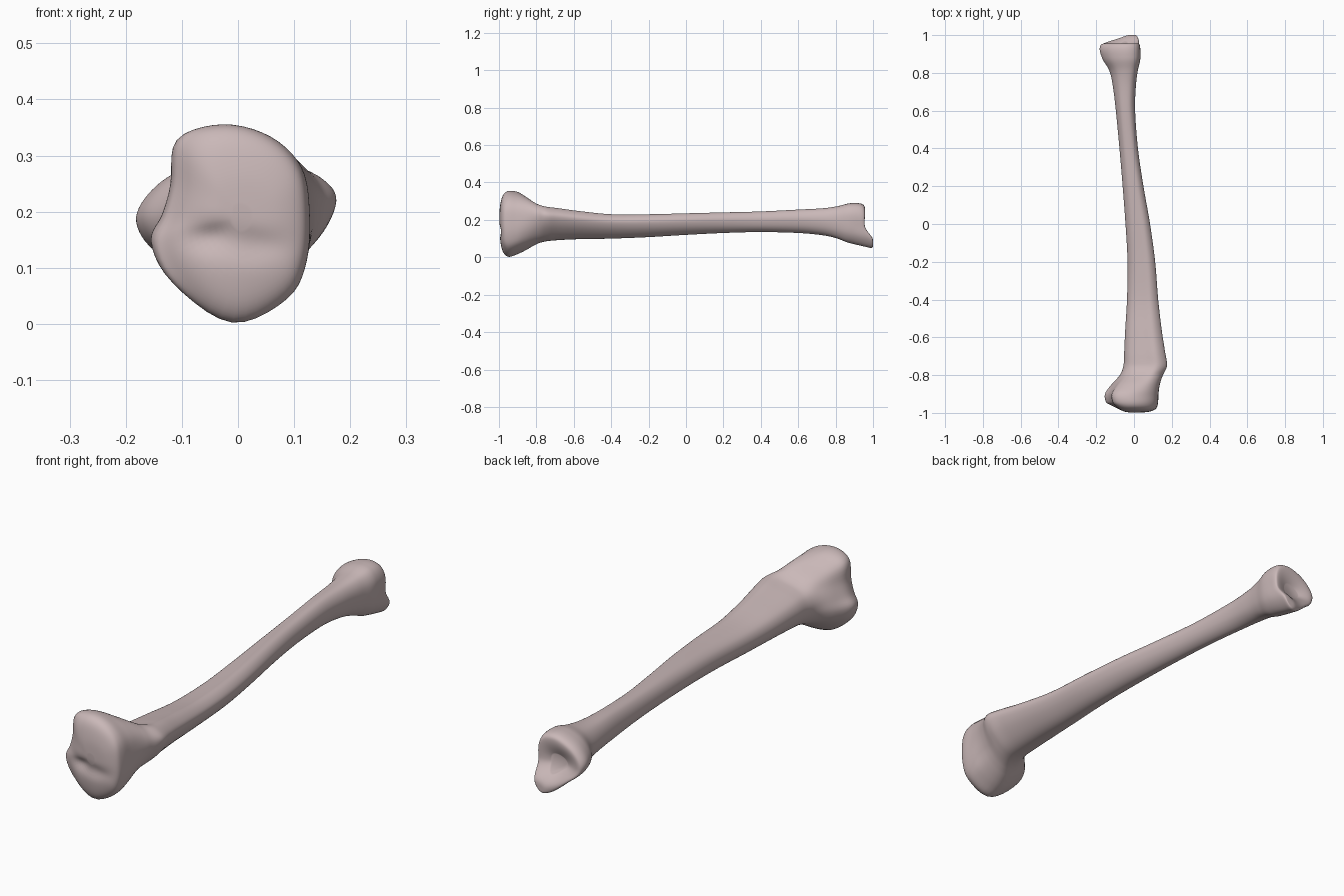
import bpy
import bmesh
from math import exp
from mathutils import Vector

cube = bpy.data.objects.get("Cube")
if cube:
    bpy.data.objects.remove(cube, do_unlink=True)

# Cross-section outlines, counterclockwise from +x, fitted later to each station's box
KNEE = [(1, .12), (.9, .57), (.5, .88), (-.1, 1), (-.68, .85), (-.75, .4),
        (-.86, .07), (-1, -.2), (-.75, -.6), (0, -1), (.72, -.75), (.96, -.38)]
CREST = [(1, .45), (.85, .8), (.5, 1), (0, .85), (-.5, .7), (-.85, .45),
         (-1, 0), (-.9, -.5), (-.6, -.9), (-.1, -1), (.35, -.75), (.8, -.15)]
SHAFT = [(1, .2), (.85, .65), (.5, .95), (0, 1), (-.5, .87), (-.85, .5),
         (-1, 0), (-.87, -.5), (-.5, -.87), (0, -1), (.5, -.8), (.85, -.4)]
ANKLE = [(1, 0), (1, .55), (.75, .92), (.2, 1), (-.4, .8), (-.8, .5),
         (-1, .15), (-.85, -.2), (-.45, -.5), (.1, -.9), (.55, -1), (.9, -.6)]
OUTLINES = [KNEE, CREST, SHAFT, ANKLE]

# Stations along the bone: y, x min, x max, z min, z max, outline blend
STATIONS = [
    (-.998, -.01, .02, .17, .21, 0),
    (-.995, -.06, .075, .1, .27, 0),
    (-.98, -.12, .115, .03, .33, 0),
    (-.95, -.147, .127, 0, .355, 0),
    (-.9, -.155, .13, .015, .35, 0),
    (-.85, -.12, .137, .04, .32, .3),
    (-.8, -.075, .153, .07, .287, .7),
    (-.75, -.056, .175, .085, .271, 1),
    (-.68, -.052, .165, .092, .262, 1),
    (-.57, -.047, .148, .097, .247, 1.1),
    (-.4, -.037, .128, .1, .23, 1.2),
    (-.2, -.034, .112, .108, .23, 1.4),
    (0, -.045, .085, .12, .235, 1.6),
    (.2, -.06, .05, .13, .24, 1.8),
    (.4, -.077, .021, .135, .245, 2),
    (.6, -.096, .006, .13, .255, 2),
    (.73, -.112, .01, .118, .262, 2.2),
    (.81, -.13, .02, .1, .273, 2.5),
    (.87, -.165, .033, .075, .288, 2.8),
    (.92, -.182, .034, .055, .29, 3),
    (.95, -.175, .03, .05, .28, 3),
    (.957, -.15, .015, .075, .255, 3),
    (.95, -.1, -.03, .13, .2, 3),
]


def spline(points, steps, closed):
    """Smooth curve passing through every point."""
    n = len(points)
    result = []

    def pick(i):
        return points[i % n] if closed else points[max(0, min(n - 1, i))]

    for i in range(n if closed else n - 1):
        a, b, c, d = (pick(i + k) for k in (-1, 0, 1, 2))
        for s in range(steps):
            t = s / steps
            result.append(tuple(
                q + .5 * t * (r - p + t * (2 * p - 5 * q + 4 * r - w + t * (3 * (q - r) + w - p)))
                for p, q, r, w in zip(a, b, c, d)))
    if not closed:
        result.append(tuple(points[-1]))
    return result


def section(blend):
    """Mix two neighbouring outlines and scale the result to a unit box."""
    low = max(0, min(len(OUTLINES) - 2, int(blend)))
    t = blend - low
    mixed = [tuple(Vector(p).lerp(Vector(q), t)) for p, q in zip(OUTLINES[low], OUTLINES[low + 1])]
    ring = spline(mixed, 5, True)
    us, vs = zip(*ring)
    return [((u - min(us)) / (max(us) - min(us)), (v - min(vs)) / (max(vs) - min(vs)))
            for u, v in ring]


def ramp(value, start, end):
    t = max(0, min(1, (value - start) / (end - start)))
    return t * t * (3 - 2 * t)


def bump(x, z, cx, cz, rx, rz):
    return exp(-((x - cx) / rx) ** 2 - ((z - cz) / rz) ** 2)


def shape_ends(x, y, z):
    """Tilt and groove the knee plateau, and draw out the ankle tip."""
    knee = ramp(y, -.94, -.98)
    ankle = ramp(y, .84, .94)
    y += knee * (.018 * bump(x, z, -.05, .155, .04, .025) + .01 * bump(x, z, .03, .14, .06, .025))
    y += .02 * knee * ramp(x, -.04, -.14)
    low = ramp(z, .17, .08)
    y += ankle * low * (.025 + .025 * ramp(x, -.1, 0))
    y -= ankle * .015 * bump(x, z, -.07, .18, .06, .04)
    return x, min(y, 1), z


# Loft the whole bone through its stations
bm = bmesh.new()
rings = []
for y, x0, x1, z0, z1, blend in spline(STATIONS, 6, False):
    rings.append([bm.verts.new(shape_ends(x0 + u * (x1 - x0), y, z0 + v * (z1 - z0)))
                  for u, v in section(blend)])
for ring, following in zip(rings, rings[1:]):
    for i in range(len(ring)):
        j = (i + 1) % len(ring)
        bm.faces.new((ring[i], ring[j], following[j], following[i]))
for ring in (rings[0], rings[-1]):
    bm.faces.new(ring)
bmesh.ops.recalc_face_normals(bm, faces=bm.faces)

# Soften the joint surfaces a little
ends = [v for v in bm.verts if v.co.y > .88 or v.co.y < -.82]
for _ in range(3):
    bmesh.ops.smooth_vert(bm, verts=ends, factor=.4, use_axis_x=True, use_axis_y=True, use_axis_z=True)

mesh = bpy.data.meshes.new("shin_bone")
bm.to_mesh(mesh)
bm.free()
bone = bpy.data.objects.new("shin_bone", mesh)
bpy.context.collection.objects.link(bone)

# Pale pinkish bone colour
colour = (.59, .48, .48, 1)
material = bpy.data.materials.new("pale_bone")
material.use_nodes = True
material.diffuse_color = colour
shader = next(n for n in material.node_tree.nodes if n.type == "BSDF_PRINCIPLED")
shader.inputs["Base Color"].default_value = colour
mesh.materials.append(material)
for face in mesh.polygons:
    face.use_smooth = True
